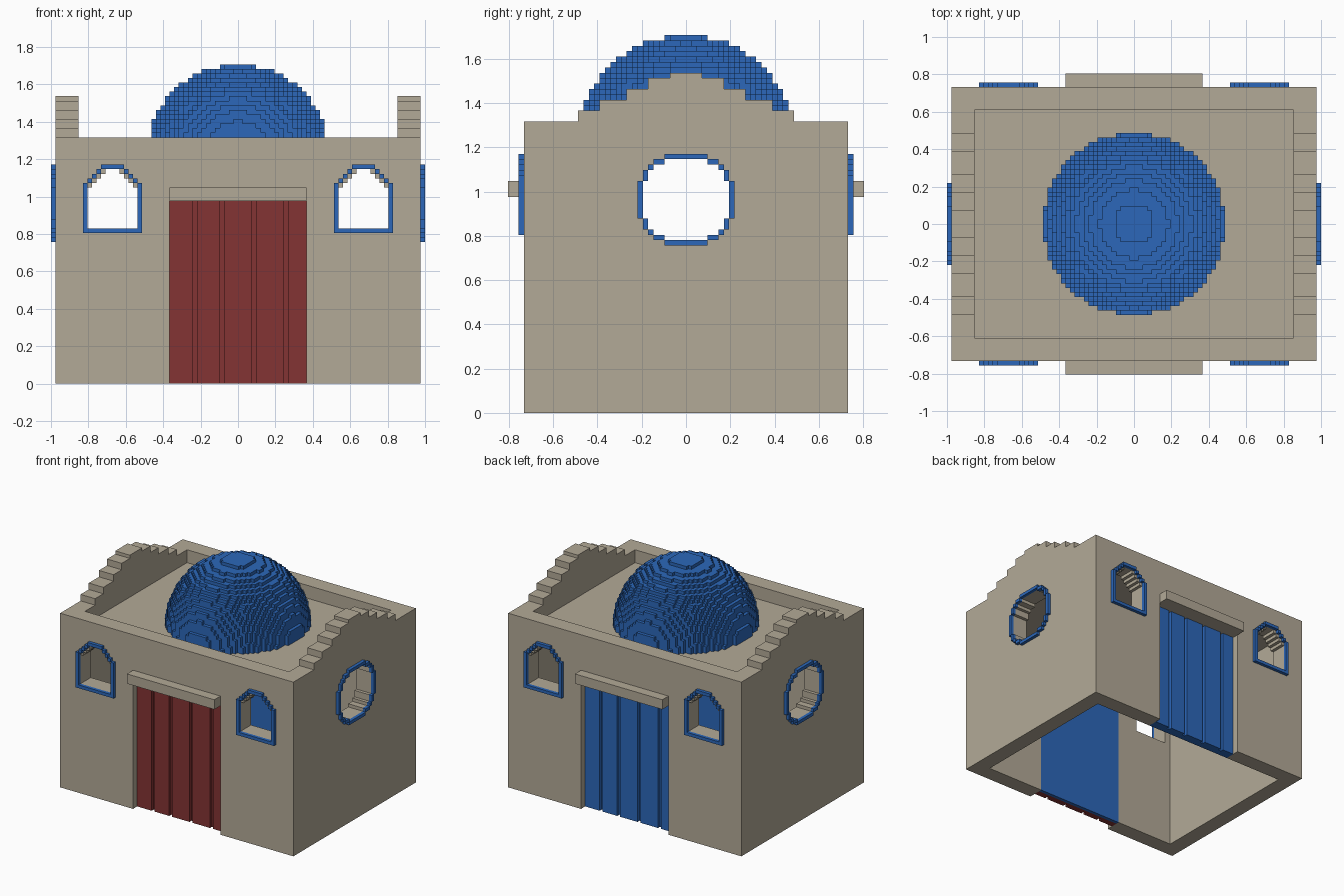
import bpy, bmesh, math

if "Cube" in bpy.data.objects:
    bpy.data.objects.remove(bpy.data.objects["Cube"])

V = 2 / 82  # one block of the stepped grid


def material(name, rgb):
    m = bpy.data.materials.new(name)
    m.diffuse_color = (*rgb, 1)
    m.use_nodes = True
    m.node_tree.nodes["Principled BSDF"].inputs["Base Color"].default_value = m.diffuse_color
    return m


SAND = material("sandstone", (0.45, 0.40, 0.31))
BLUE = material("glazed blue", (0.025, 0.137, 0.49))
RED = material("dark red wood", (0.23, 0.033, 0.033))


def add_box(bm, x0, x1, y0, y1, z0, z1):
    outline = [(x0, y0), (x1, y0), (x1, y1), (x0, y1)]
    add_prism(bm, outline, 'z', z0, z1)


def add_prism(bm, outline, axis, a, b):
    """Extrude a 2D outline along an axis from a to b (block units)."""
    place = {'x': lambda h, v, d: (d, h, v),
             'y': lambda h, v, d: (h, d, v),
             'z': lambda h, v, d: (h, v, d)}[axis]
    low = [bm.verts.new([c * V for c in place(h, v, a)]) for h, v in outline]
    high = [bm.verts.new([c * V for c in place(h, v, b)]) for h, v in outline]
    n = len(outline)
    bm.faces.new(low)
    bm.faces.new(high[::-1])
    for i in range(n):
        j = (i + 1) % n
        bm.faces.new((low[j], low[i], high[i], high[j]))


def stepped(rows, centre=0):
    """Symmetric stepped outline from (bottom, top, half width) rows."""
    merged = []
    for z0, z1, w in rows:
        if merged and merged[-1][2] == w:
            merged[-1][1] = z1
        else:
            merged.append([z0, z1, w])
    right = [p for z0, z1, w in merged for p in ((w, z0), (w, z1))]
    left = [(-w, z) for w, z in reversed(right)]
    return [(centre + w, z) for w, z in right + left]


def finish(name, bm, mat, hidden=False):
    bmesh.ops.recalc_face_normals(bm, faces=bm.faces[:])
    me = bpy.data.meshes.new(name)
    bm.to_mesh(me)
    bm.free()
    me.materials.append(mat)
    ob = bpy.data.objects.new(name, me)
    bpy.context.collection.objects.link(ob)
    if hidden:
        ob.hide_render = True
        ob.display_type = 'WIRE'
        ob.hide_set(True)
    return ob


def boxes(name, mat, *dims, hidden=False):
    bm = bmesh.new()
    for d in dims:
        add_box(bm, *d)
    return finish(name, bm, mat, hidden)


# Opening shapes: arched windows and round windows
ARCH_HOLE = [(34, 43, 5.5), (43, 44, 4.5), (44, 45, 3.5), (45, 46, 2.5), (46, 47, 1.5)]
ARCH_FRAME = [(33, 34, 0, 6.5), (34, 44, 5.5, 6.5), (44, 45, 4.5, 5.5),
              (45, 46, 3.5, 4.5), (46, 47, 2.5, 3.5), (47, 48, 0, 2.5)]
outer = [9, 9, 9, 9, 8, 8, 7, 6, 4]
inner = [8, 8, 8, 8, 7, 7, 6, 4, 0]
ROUND_FRAME = [(r, r + 1, inner[abs(r - 39)], outer[abs(r - 39)]) for r in range(31, 48)]
ROUND_HOLE = [(z0, z1, i) for z0, z1, i, o in ROUND_FRAME if i]

# Walls and roof: one block, hollowed and pierced
walls = boxes("walls", SAND, (-40, 40, -30, 30, 0, 54))
bm = bmesh.new()
for c in (-27.5, 27.5):
    add_prism(bm, stepped(ARCH_HOLE, c), 'y', -40, 40)
arch_cut = finish("arch_window_cutter", bm, SAND, True)
bm = bmesh.new()
add_prism(bm, stepped(ROUND_HOLE), 'x', -50, 50)
round_cut = finish("round_window_cutter", bm, SAND, True)
cutters = [
    boxes("room_cutter", SAND, (-35, 35, -25, 25, -5, 48), hidden=True),
    boxes("roof_recess_cutter", SAND, (-35, 35, -25, 25, 50, 60), hidden=True),
    boxes("doorway_cutter", SAND, (-15, 15, -40, 40, -6, 40), hidden=True),
    arch_cut, round_cut]
for c in cutters:
    mod = walls.modifiers.new(c.name, 'BOOLEAN')
    mod.operation = 'DIFFERENCE'
    mod.solver = 'EXACT'
    mod.object = c

# Stepped gables on both side walls
GABLE = [(54, 56, 20), (56, 58, 16), (58, 60, 11), (60, 62, 7), (62, 63, 3)]
for name, x in (("left_gable", -40), ("right_gable", 35)):
    bm = bmesh.new()
    add_prism(bm, stepped(GABLE), 'x', x, x + 5)
    finish(name, bm, SAND)

# Blue frames around the arched windows (front and back)
for side, y in (("front", -31), ("back", 30)):
    for hand, c in (("left", -27.5), ("right", 27.5)):
        bm = bmesh.new()
        for z0, z1, i, o in ARCH_FRAME:
            for a, b in ([(-o, -i), (i, o)] if i else [(-o, o)]):
                add_box(bm, c + a, c + b, y, y + 1, z0, z1)
        finish(f"{side}_{hand}_window_frame", bm, BLUE)

# Blue frames around the round windows (sides)
for hand, x in (("left", -41), ("right", 40)):
    bm = bmesh.new()
    for z0, z1, i, o in ROUND_FRAME:
        for a, b in ([(-o, -i), (i, o)] if i else [(-o, o)]):
            add_box(bm, x, x + 1, a, b, z0, z1)
    finish(f"{hand}_round_window_frame", bm, BLUE)

# Doors: planks over a backing, with a blue inner panel; lintel above
PLANKS = [(-15, -10), (-9, -4), (-3, 3), (4, 10), (11, 15)]
for side, s, mat in (("front", 1, RED), ("back", -1, BLUE)):
    def span(a, b):
        return sorted((a * s, b * s))
    parts = [(*span(a, b), *span(-28, -27), 0, 40) for a, b in PLANKS]
    parts.append((-15, 15, *span(-27, -26), 0, 40))
    boxes(f"{side}_door", mat, *parts)
    boxes(f"{side}_door_inner_panel", BLUE, (-15, 15, *span(-26, -25), 0, 40))
    boxes(f"{side}_lintel", SAND, (-15, 15, *span(-33, -30), 40, 43))

# Dome: stepped half sphere, one stepped disc per layer
R = 20
bm = bmesh.new()
for k in range(R):
    rows = []
    for r in range(-R, R):
        rest = R * R - (k + 0.5) ** 2 - (r + 0.5) ** 2
        half = math.floor(math.sqrt(rest) + 0.5) if rest > 0.25 else 0
        if half:
            rows.append((r, r + 1, half))
    add_prism(bm, stepped(rows), 'z', 50 + k, 51 + k)
finish("dome", bm, BLUE)
